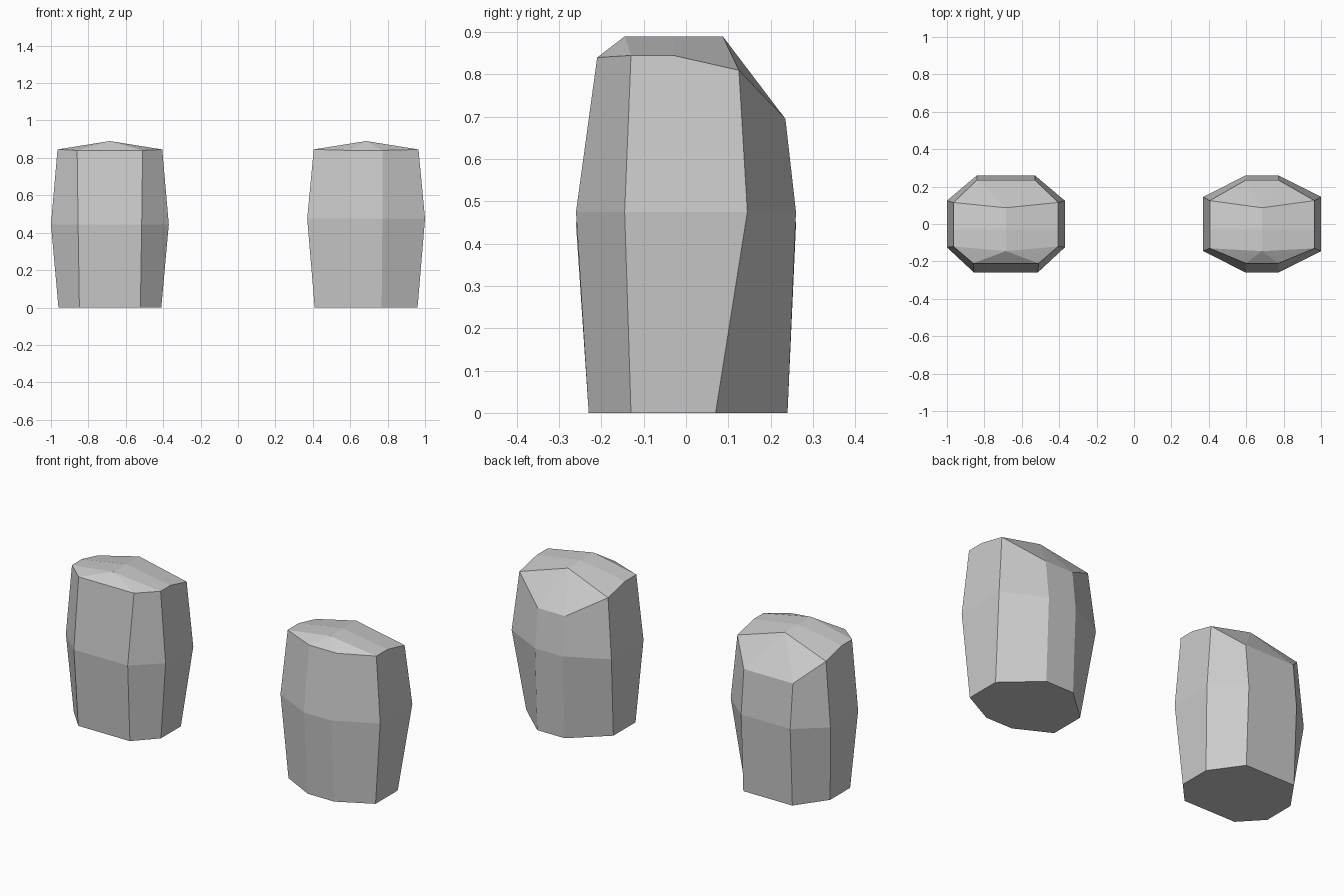
import bpy
import bmesh

if "Cube" in bpy.data.objects:
    bpy.data.objects.remove(bpy.data.objects["Cube"])


def ring(bm, cx, front, side_front, side_back, back):
    """Eight corners, mirrored about x = cx; each corner is (half width, y, z)."""
    right = [front, side_front, side_back, back]
    pts = [(cx + x, y, z) for x, y, z in right]
    pts += [(cx - x, y, z) for x, y, z in reversed(right)]
    return [bm.verts.new(p) for p in pts]


def block(name, cx, mid_z, side_y, front_half, back_half, foot_y, top_y):
    bm = bmesh.new()
    # stacked octagonal rings: foot, bulging middle, sloping rim
    foot = ring(bm, cx, (front_half[0], -0.23, 0), (0.275, foot_y[0], 0),
                (0.275, foot_y[1], 0), (back_half, 0.24, 0))
    mid = ring(bm, cx, (front_half[1], -0.26, mid_z), (0.315, -side_y, mid_z),
               (0.315, side_y, mid_z), (back_half, 0.26, mid_z))
    rim = ring(bm, cx, (front_half[2], -0.21, 0.84), (0.28, top_y[0], 0.845),
               (0.28, top_y[1], 0.81), (back_half, 0.235, 0.695))
    # shoulder points halfway along each side, and the central ridge
    sh = {s: bm.verts.new((cx + s * 0.28, -0.03, 0.845)) for s in (1, -1)}
    ridge = [bm.verts.new((cx, y, 0.89)) for y in (-0.145, -0.03, 0.087)]

    bm.faces.new(foot[::-1])
    for lo, hi in ((foot, mid), (mid, rim)):
        for i in range(8):
            j = (i + 1) % 8
            loop = [lo[i], lo[j], hi[j], hi[i]]
            if hi is rim and i in (1, 5):
                loop.insert(3, sh[1 if i == 1 else -1])
            bm.faces.new(loop)

    # crown: front and back slopes, then both roof halves
    bm.faces.new((rim[0], ridge[0], rim[7]))
    bm.faces.new((rim[3], rim[4], ridge[2]))
    for s, (f, sf, sb, b) in ((1, (0, 1, 2, 3)), (-1, (7, 6, 5, 4))):
        bm.faces.new((rim[f], rim[sf], ridge[0]))
        bm.faces.new((ridge[0], rim[sf], sh[s], ridge[1]))
        bm.faces.new((ridge[1], sh[s], rim[sb], ridge[2]))
        bm.faces.new((ridge[2], rim[sb], rim[b]))
    bmesh.ops.recalc_face_normals(bm, faces=bm.faces)

    mesh = bpy.data.meshes.new(name)
    bm.to_mesh(mesh)
    bm.free()
    obj = bpy.data.objects.new(name, mesh)
    bpy.context.collection.objects.link(obj)


# wide-fronted block on the left, narrow-fronted block on the right
block("left_block", -0.685, 0.445, 0.125, (0.163, 0.17, 0.175), 0.155,
      (-0.11, 0.07), (-0.12, 0.115))
block("right_block", 0.685, 0.475, 0.145, (0.083, 0.087, 0.087), 0.087,
      (-0.13, 0.07), (-0.13, 0.125))
